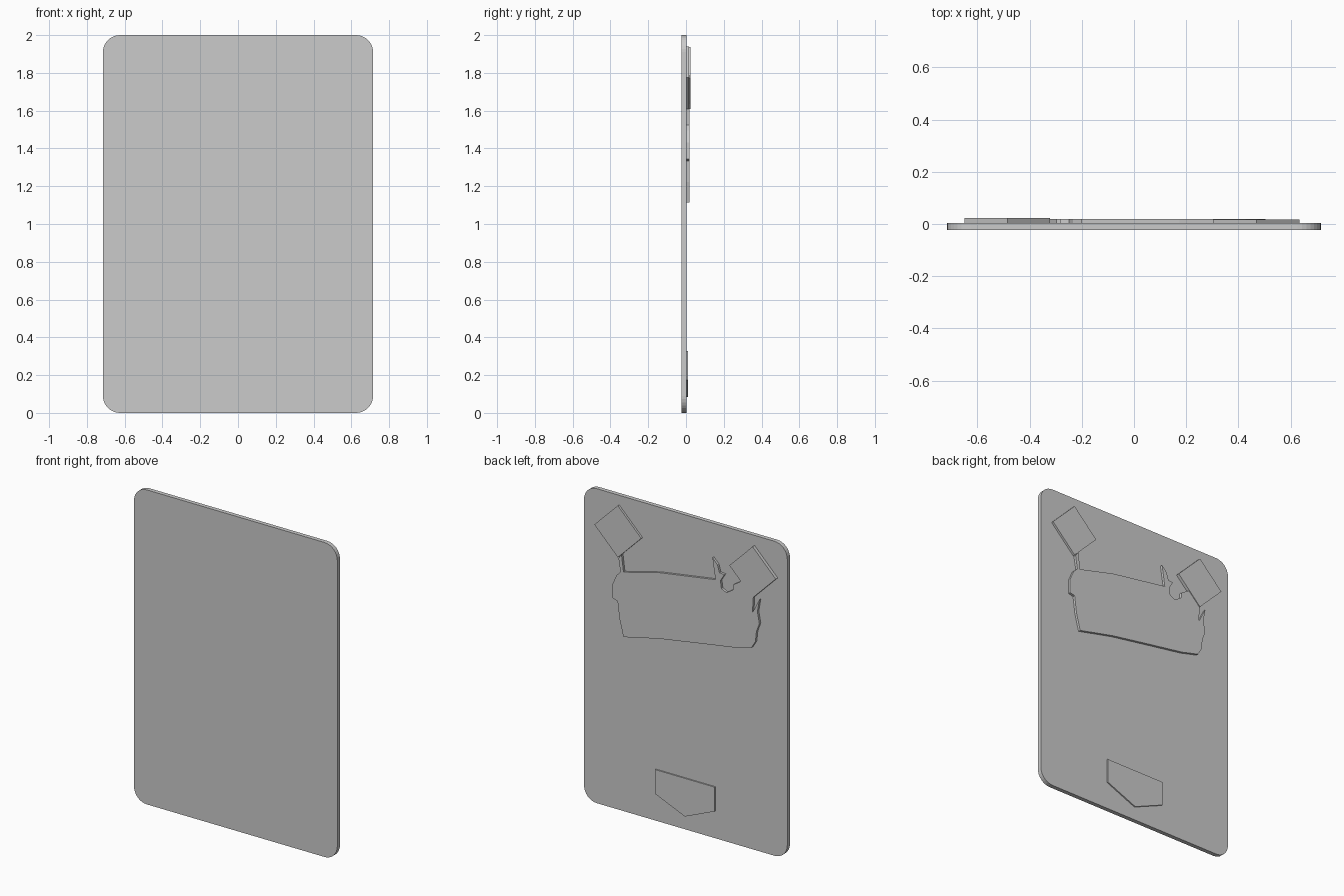
import bpy, bmesh
from math import cos, sin, pi

if "Cube" in bpy.data.objects:
    bpy.data.objects.remove(bpy.data.objects["Cube"])

Y_FRONT, Y_BACK = -0.0235, 0.0035   # faces of the main plate


def slab(name, outline, y0, y1):
    """Extrude an (x, z) outline from y0 to y1."""
    bm = bmesh.new()
    face = bm.faces.new([bm.verts.new((x, y0, z)) for x, z in outline])
    ext = bmesh.ops.extrude_face_region(bm, geom=[face], use_keep_orig=True)
    verts = [g for g in ext["geom"] if isinstance(g, bmesh.types.BMVert)]
    bmesh.ops.translate(bm, verts=verts, vec=(0, y1 - y0, 0))
    bmesh.ops.recalc_face_normals(bm, faces=bm.faces)
    mesh = bpy.data.meshes.new(name)
    bm.to_mesh(mesh)
    bm.free()
    obj = bpy.data.objects.new(name, mesh)
    bpy.context.collection.objects.link(obj)
    return obj


def rounded_rect(half_w, height, r, segs=8):
    corners = [(half_w - r, height - r), (r - half_w, height - r),
               (r - half_w, r), (half_w - r, r)]
    return [(cx + r * cos(a), cz + r * sin(a))
            for i, (cx, cz) in enumerate(corners)
            for a in [(i + k / segs) * pi / 2 for k in range(segs + 1)]]


def diamond(cx, cz, r):
    return [(cx + r, cz), (cx, cz + r), (cx - r, cz), (cx, cz - r)]


# Main plate with rounded corners
slab("plate", rounded_rect(0.715, 2.0, 0.09), Y_FRONT, Y_BACK)

# Two diamond pads near the top of the back
slab("diamond_pad_right", diamond(0.468, 1.775, 0.165), Y_BACK, 0.017)
slab("diamond_pad_left", diamond(-0.485, 1.773, 0.163), Y_BACK, 0.0235)

# Five-sided tab near the bottom
slab("pentagon_tab", [(0.21, 0.328), (-0.21, 0.328), (-0.21, 0.174),
                      (0, 0.085), (0.21, 0.174)], Y_BACK, 0.0115)

# Irregular raised panel between the pads
panel = [
    # right edge, going up to the thin spike
    (0.427, 1.115), (0.455, 1.223), (0.469, 1.333), (0.504, 1.343),
    (0.504, 1.432), (0.476, 1.496), (0.448, 1.523), (0.462, 1.608),
    (0.441, 1.636), (0.427, 1.528),
    # sloping top edge and ragged inlet
    (0.174, 1.592), (-0.22, 1.653), (-0.199, 1.788), (-0.234, 1.752),
    (-0.248, 1.705), (-0.283, 1.702), (-0.255, 1.656), (-0.262, 1.608),
    (-0.297, 1.591), (-0.346, 1.623), (-0.346, 1.655), (-0.395, 1.687),
    (-0.46, 1.70),
    # ragged left edge
    (-0.487, 1.62), (-0.48, 1.512), (-0.529, 1.608), (-0.515, 1.528),
    (-0.529, 1.455), (-0.508, 1.399), (-0.501, 1.333), (-0.473, 1.288),
    # bottom edge
    (-0.353, 1.257), (-0.107, 1.218), (0.174, 1.172),
]
slab("ragged_panel", panel, Y_BACK, 0.0185)
